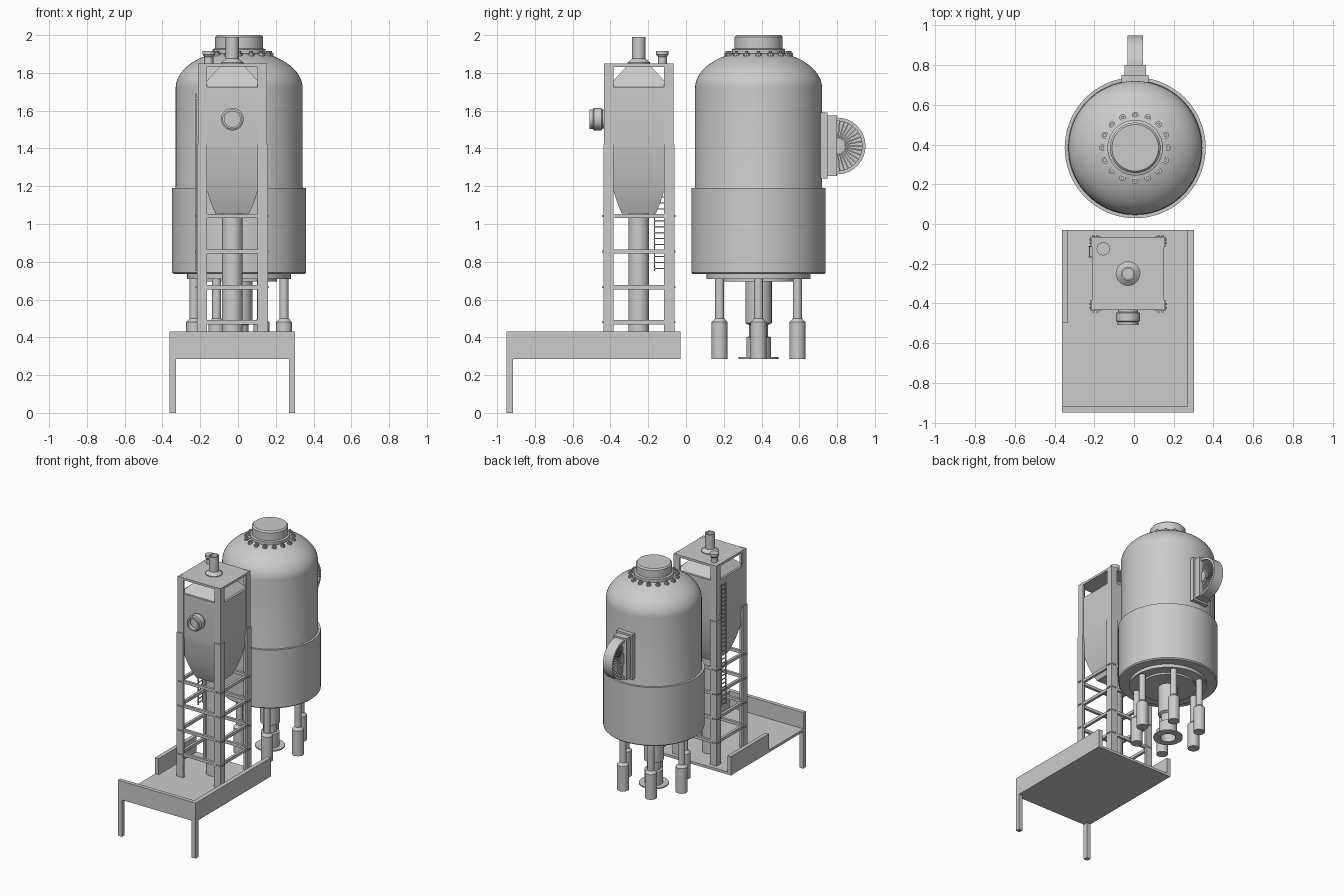
import bpy, bmesh
from math import sin, cos, pi, radians
from mathutils import Matrix, Vector

if "Cube" in bpy.data.objects:
    bpy.data.objects.remove(bpy.data.objects["Cube"])

def finish(bm, name, smooth=True):
    bmesh.ops.remove_doubles(bm, verts=bm.verts, dist=1e-5)
    bmesh.ops.recalc_face_normals(bm, faces=bm.faces)
    me = bpy.data.meshes.new(name)
    bm.to_mesh(me)
    bm.free()
    ob = bpy.data.objects.new(name, me)
    bpy.context.collection.objects.link(ob)
    if smooth:
        bpy.ops.object.select_all(action='DESELECT')
        ob.select_set(True)
        bpy.context.view_layer.objects.active = ob
        bpy.ops.object.shade_smooth_by_angle(angle=radians(35))
    return ob

def add_lathe(bm, prof, mat, n=48, phase=0.0):
    """Revolve (radius, height) points about local z."""
    rings = [[bm.verts.new(mat @ Vector((r * cos(2 * pi * i / n + phase), r * sin(2 * pi * i / n + phase), z)))
              for i in range(n)] if r > 0 else [bm.verts.new(mat @ Vector((0, 0, z)))] * n for r, z in prof]
    for a, b in zip(rings, rings[1:]):
        for i in range(n):
            j = (i + 1) % n
            vs = list(dict.fromkeys([a[i], a[j], b[j], b[i]]))
            if len(vs) > 2:
                bm.faces.new(vs)

def lathe(name, prof, loc, rot=None, n=48, phase=0.0):
    bm = bmesh.new()
    add_lathe(bm, prof, Matrix.Translation(loc) @ (rot or Matrix()), n, phase)
    return finish(bm, name)

def add_prism(bm, pts, lo, hi, axis='z'):
    """Extrude a 2D outline: (x,y) along z, or (y,z) along x."""
    f = (lambda p, h: (p[0], p[1], h)) if axis == 'z' else (lambda p, h: (h, p[0], p[1]))
    a = [bm.verts.new(f(p, lo)) for p in pts]
    b = [bm.verts.new(f(p, hi)) for p in pts]
    bm.faces.new(a)
    bm.faces.new(b)
    for i in range(len(pts)):
        j = (i + 1) % len(pts)
        bm.faces.new((a[i], a[j], b[j], b[i]))

def add_box(bm, x0, x1, y0, y1, z0, z1):
    add_prism(bm, [(x0, y0), (x1, y0), (x1, y1), (x0, y1)], z0, z1)

def boxes(name, *bs):
    bm = bmesh.new()
    for b in bs:
        add_box(bm, *b)
    return finish(bm, name, False)

# ---- large vessel ----
TX, TY = 0.006, 0.384
dome = [(.336 * cos(t), 1.72 + .2 * sin(t)) for t in [i * radians(65) / 14 for i in range(15)]]
lathe("vessel_shell", [(0, .695), (.2, .695), (.2, .71), (.275, .71), (.275, .735), (.347, .735), (.355, .743),
      (.355, 1.19), (.338, 1.19), (.336, 1.20)] + dome + [(0, 1.91)], (TX, TY, 0), n=72)
lathe("vessel_cap", [(0, 1.87), (.14, 1.87), (.14, 1.925), (.127, 1.93), (.127, 1.99), (.117, 2.0), (0, 2.0)],
      (TX, TY, 0), n=64)

# bolts around the cap
bm = bmesh.new()
for i in range(16):
    a = 2 * pi * i / 16
    m = Matrix.Translation((TX + .165 * cos(a), TY + .165 * sin(a), 0))
    add_lathe(bm, [(0, 1.87), (.017, 1.87), (.017, 1.905), (.009, 1.905), (.009, 1.915), (0, 1.915)], m, 10)
finish(bm, "cap_bolts")

# six legs under the vessel
bm = bmesh.new()
for i in range(6):
    a = pi * i / 3
    m = Matrix.Translation((TX + .238 * cos(a), TY + .238 * sin(a), 0))
    add_lathe(bm, [(0, .286), (.042, .286), (.042, .48), (.024, .50), (.024, .71), (0, .71)], m, 24)
finish(bm, "vessel_legs")

# central outlet with open flange
lathe("outlet_pipe", [(0, .70), (.07, .70), (.07, .475), (.05, .465), (.05, .405), (.065, .40), (.065, .295),
      (.105, .295), (.105, .286), (.055, .286), (.055, .40), (0, .40)], (TX, TY, 0))

# ---- half wheel on the back of the vessel ----
boxes("wheel_mount", (TX - .068, TX + .068, .66, .75, 1.24, 1.59), (TX - .055, TX + .055, .74, .80, 1.255, 1.575))
WY, WZ = .80, 1.413
def arc(r, a0=-90, a1=90, n=24):
    return [(WY + r * cos(radians(a0 + (a1 - a0) * i / n)), WZ + r * sin(radians(a0 + (a1 - a0) * i / n)))
            for i in range(n + 1)]
bm = bmesh.new()
add_prism(bm, arc(.15) + arc(.132)[::-1], TX - .04, TX + .04, 'x')
add_prism(bm, arc(.135), TX - .01, TX + .01, 'x')
add_prism(bm, arc(.04), TX - .035, TX + .035, 'x')
finish(bm, "half_wheel")
bm = bmesh.new()
for i in range(17):
    a = radians(-84 + 168 * i / 16)
    d, s = Vector((cos(a), sin(a))), Vector((-sin(a), cos(a))) * .0035
    c = Vector((WY, WZ))
    add_prism(bm, [c + d * .03 + s, c + d * .134 + s, c + d * .134 - s, c + d * .03 - s], TX - .03, TX + .03, 'x')
finish(bm, "wheel_fins", False)

# ---- platform ----
X0, X1, Y0, Y1 = -.363, .303, -.95, -.03
boxes("platform_deck", (X0, X1, Y0, Y1, .285, .305))
boxes("platform_walls", (X0, X1, Y0, Y0 + .03, .285, .43), (X1 - .033, X1, Y0 + .03, Y1, .285, .43),
      (X0, X0 + .03, -.495, Y1, .285, .43))
boxes("platform_legs", (X0, X0 + .034, Y0, Y0 + .034, 0, .29), (X1 - .034, X1, Y0, Y0 + .034, 0, .29))

# ---- tower frame ----
CX, CY = -.03, -.25
bm = bmesh.new()
for sx in (-1, 1):
    for sy in (-1, 1):
        for h, w, t, z0, z1 in ((.183, .05, .012, .30, 1.85), (.188, .055, .006, .30, 1.42)):
            L = [(h, h), (h - w, h), (h - w, h - t), (h - t, h - t), (h - t, h - w), (h, h - w)]
            add_prism(bm, [(CX + sx * x, CY + sy * y) for x, y in L], z0, z1)
finish(bm, "tower_posts", False)

LEVELS = (1.043, .855, .665, .48)
beams, bolts = [], []
for z in LEVELS:
    for s in (-1, 1):
        a, b = sorted((s * .162, s * .182))
        beams.append((CX - .182, CX + .182, CY + a, CY + b, z - .011, z + .011))
        beams.append((CX + a, CX + b, CY - .162, CY + .162, z - .011, z + .011))
        for u in (-.173, -.153, .153, .173):
            c, d = sorted((s * .185, s * .195))
            bolts.append((CX + u - .005, CX + u + .005, CY + c, CY + d, z - .005, z + .005))
            bolts.append((CX + c, CX + d, CY + u - .005, CY + u + .005, z - .005, z + .005))
boxes("tower_beams", *beams)
boxes("tower_bolts", *bolts)
boxes("tower_roof", (CX - .182, CX + .182, CY - .182, CY + .182, 1.832, 1.849))

# hopper: square section with tapered top and curved bottom
r2 = 2 ** .5
hop = [(0, 1.055), (.09, 1.055), (.113, 1.11), (.134, 1.175), (.150, 1.24), (.162, 1.30), (.172, 1.36),
       (.180, 1.42), (.180, 1.725), (.165, 1.725), (.06, 1.84), (0, 1.84)]
lathe("hopper", [(r * r2, z) for r, z in hop], (CX, CY, 0), n=4, phase=pi / 4)

# pipes on the tower
lathe("down_pipe", [(0, .30), (.055, .30), (.055, 1.06), (0, 1.06)], (CX, CY, 0))
lathe("top_vent", [(0, 1.84), (.06, 1.84), (.06, 1.855), (.035, 1.875), (.035, 1.99), (.027, 1.99), (.027, 1.96),
      (0, 1.96)], (CX, CY, 0), n=32)
lathe("small_vent", [(0, 1.84), (.024, 1.84), (.024, 1.885), (.033, 1.897), (.033, 1.917), (0, 1.917)],
      (-.155, -.125, 0), n=32)
lathe("front_nozzle", [(0, 0), (.05, 0), (.05, .015), (.06, .02), (.06, .06), (.052, .065), (.052, .082), (.042, .082),
      (.042, .05), (0, .05)], (CX, -.428, 1.555), Matrix.Rotation(pi / 2, 4, 'X'), n=32)

# ladder on the left side
lad = [(-.228, -.220, y - .003, y + .003, .75, 1.69) for y in (-.166, -.114)]
lad += [(-.227, -.221, -.165, -.115, .762 + .0315 * i, .768 + .0315 * i) for i in range(30)]
lad += [(-.224, -.205, y - .003, y + .003, z, z + .01) for y in (-.166, -.114) for z in (1.04, 1.45, 1.66)]
boxes("ladder", *lad)
